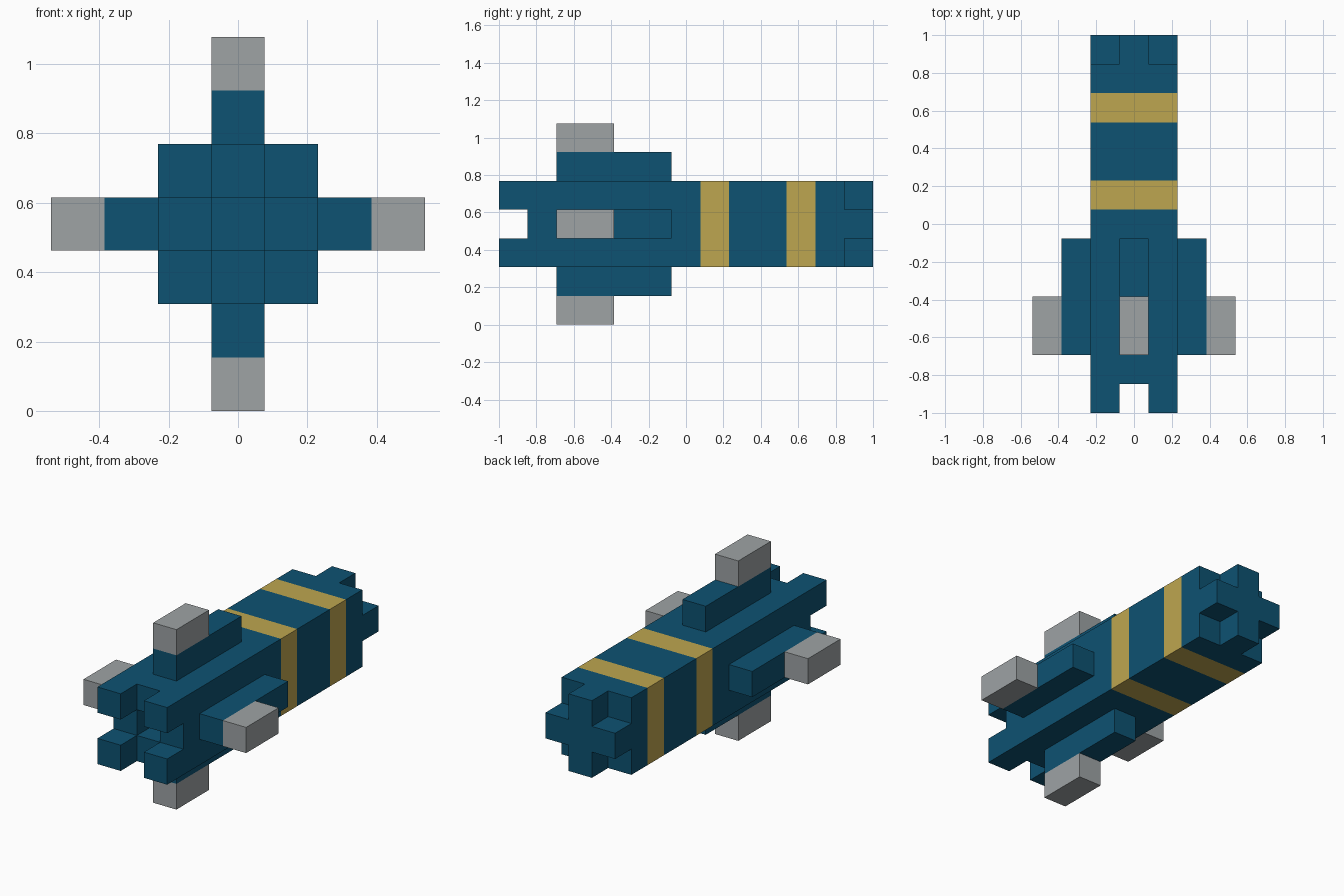
import bpy, bmesh, math
from mathutils import Vector, Matrix

cube = bpy.data.objects.get("Cube")
if cube:
    bpy.data.objects.remove(cube, do_unlink=True)

U = 2 / 13          # one block module
MID = 3.5           # height of the centre axis, in modules


def material(name, rgb):
    m = bpy.data.materials.new(name)
    m.use_nodes = True
    m.diffuse_color = (*rgb, 1)
    m.node_tree.nodes["Principled BSDF"].inputs["Base Color"].default_value = (*rgb, 1)
    return m


BLUE = material("deep blue", (0.004, 0.084, 0.168))
GOLD = material("gold", (0.515, 0.381, 0.08))
GREY = material("light grey", (0.342, 0.366, 0.376))


def finish(name, bm, mats):
    """Scale module units to scene units and link the object."""
    bmesh.ops.recalc_face_normals(bm, faces=bm.faces)
    bmesh.ops.translate(bm, verts=bm.verts, vec=(0, 0, MID))
    bmesh.ops.scale(bm, verts=bm.verts, vec=(U, U, U))
    me = bpy.data.meshes.new(name)
    bm.to_mesh(me)
    bm.free()
    for m in mats:
        me.materials.append(m)
    ob = bpy.data.objects.new(name, me)
    bpy.context.collection.objects.link(ob)
    return ob


def box(lo, hi):
    bm = bmesh.new()
    lo, hi = Vector(lo), Vector(hi)
    bmesh.ops.create_cube(bm, size=1)
    bmesh.ops.scale(bm, verts=bm.verts, vec=hi - lo)
    bmesh.ops.translate(bm, verts=bm.verts, vec=(lo + hi) / 2)
    return bm


def cut(bm, axis, pos):
    no = Vector((0, 0, 0))
    no[axis] = 1
    bmesh.ops.bisect_plane(bm, geom=bm.verts[:] + bm.edges[:] + bm.faces[:],
                           plane_co=no * pos, plane_no=no)


def push(bm, faces, dy):
    """Extrude a group of end faces along y."""
    res = bmesh.ops.extrude_face_region(bm, geom=faces)
    verts = [g for g in res["geom"] if isinstance(g, bmesh.types.BMVert)]
    bmesh.ops.translate(bm, verts=verts, vec=(0, dy, 0))
    left = [f for f in faces if f.is_valid]
    if left:
        bmesh.ops.delete(bm, geom=left, context="FACES_ONLY")


# Fuselage: square bar cut into a 3 x 3 grid, with band edges along its length
bm = box((-1.5, -5.5, -1.5), (1.5, 5.5, 1.5))
for axis in (0, 2):
    for p in (-0.5, 0.5):
        cut(bm, axis, p)
for p in (0.5, 1.5, 3.5, 4.5):
    cut(bm, 1, p)


def off_axis(f):
    c = f.calc_center_median()
    return (abs(c.x) > 0.5) + (abs(c.z) > 0.5)


front = [f for f in bm.faces if f.normal.y < -0.9]
back = [f for f in bm.faces if f.normal.y > 0.9]
corners = [f for f in front if off_axis(f) == 2]
centre = [f for f in front if off_axis(f) == 0]
plus = [f for f in back if off_axis(f) < 2]

# Four nose prongs, a blind centre socket, and a plus-shaped tail plug
for f in corners:
    push(bm, [f], -1)
push(bm, centre, 1)
push(bm, plus, 1)

# Gold bands around the fuselage
for f in bm.faces:
    y = f.calc_center_median().y
    if abs(f.normal.y) < 0.5 and (0.5 < y < 1.5 or 3.5 < y < 4.5):
        f.material_index = 1
bmesh.ops.dissolve_limit(bm, angle_limit=math.radians(1), verts=bm.verts,
                         edges=bm.edges, delimit={"MATERIAL"})
finish("fuselage", bm, [BLUE, GOLD])

# Four fins with grey tips, turned around the long axis
for i, side in enumerate(("top", "right", "bottom", "left")):
    turn = Matrix.Rotation(i * math.pi / 2, 4, "Y")
    if side in ("right", "left"):
        side = "left" if i == 1 else "right"      # the model's left is +x
    for part, lo, hi, mat in (
            ("fin", (-0.5, -4.5, 1.5), (0.5, -0.5, 2.5), BLUE),
            ("fin_tip", (-0.5, -4.5, 2.5), (0.5, -2.5, 3.5), GREY)):
        bm = box(lo, hi)
        bmesh.ops.transform(bm, matrix=turn, verts=bm.verts)
        finish(f"{side}_{part}", bm, [mat])
